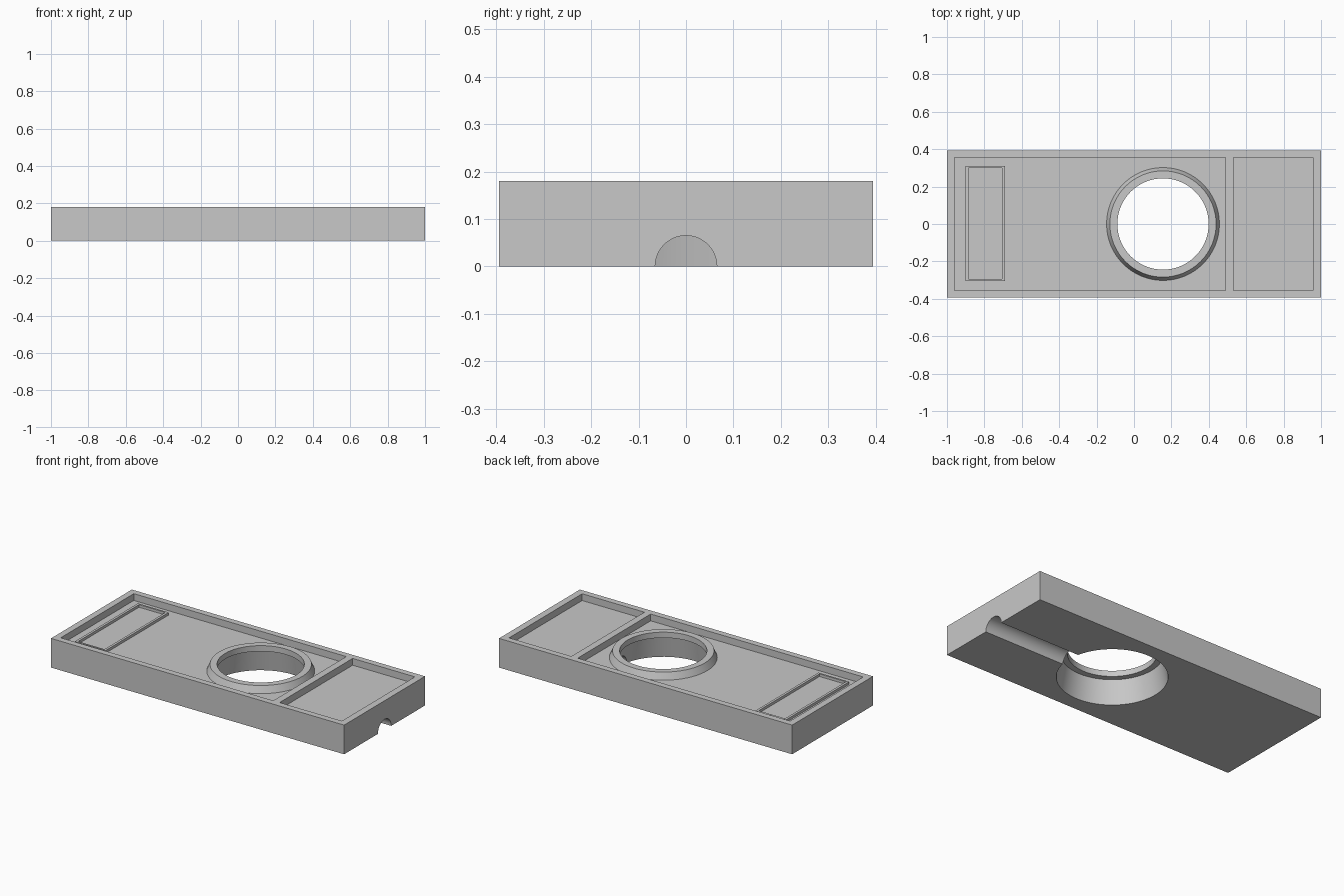
import bpy, bmesh, math
from mathutils import Matrix, Vector

cube = bpy.data.objects.get("Cube")
if cube:
    bpy.data.objects.remove(cube, do_unlink=True)

HEIGHT, FLOOR = 0.18, 0.138
HALF_Y = 0.394
RING_X = 0.155

grey = bpy.data.materials.new("plain grey")
grey.use_nodes = True
grey.diffuse_color = (0.58, 0.58, 0.58, 1)
grey.node_tree.nodes["Principled BSDF"].inputs["Base Color"].default_value = (0.58, 0.58, 0.58, 1)


def finish(name, bm):
    bmesh.ops.recalc_face_normals(bm, faces=bm.faces)
    mesh = bpy.data.meshes.new(name)
    bm.to_mesh(mesh)
    bm.free()
    mesh.materials.append(grey)
    ob = bpy.data.objects.new(name, mesh)
    bpy.context.collection.objects.link(ob)
    return ob


def box(name, x0, x1, y0, y1, z0, z1):
    bm = bmesh.new()
    bmesh.ops.create_cube(bm, size=1)
    bmesh.ops.scale(bm, vec=(x1 - x0, y1 - y0, z1 - z0), verts=bm.verts)
    bmesh.ops.translate(bm, vec=((x0 + x1) / 2, (y0 + y1) / 2, (z0 + z1) / 2), verts=bm.verts)
    return finish(name, bm)


def cone(name, r0, r1, z0, z1, matrix):
    bm = bmesh.new()
    bmesh.ops.create_cone(bm, cap_ends=True, segments=64, radius1=r0, radius2=r1, depth=z1 - z0,
                          matrix=matrix @ Matrix.Translation((0, 0, (z0 + z1) / 2)))
    return finish(name, bm)


def combine(target, other, operation):
    mod = target.modifiers.new(operation.lower(), "BOOLEAN")
    mod.operation, mod.object, mod.solver = operation, other, "EXACT"
    bpy.context.view_layer.objects.active = target
    bpy.ops.object.modifier_apply(modifier=mod.name)
    bpy.data.objects.remove(other, do_unlink=True)


# Tray block with two shallow pockets
body = box("tray_body", -1, 1, -HALF_Y, HALF_Y, 0, HEIGHT)
for x0, x1 in ((-0.96, 0.49), (0.533, 0.958)):
    combine(body, box("pocket", x0, x1, -0.356, 0.356, FLOOR, 0.3), "DIFFERENCE")

# Raised tapered collar, flared underside recess and through hole
at_ring = Matrix.Translation((RING_X, 0, 0))
combine(body, cone("collar", 0.302, 0.284, FLOOR - 0.0005, HEIGHT, at_ring), "UNION")
combine(body, cone("recess", 0.305, 0.28, -0.0005, 0.145, at_ring), "DIFFERENCE")
combine(body, cone("hole", 0.244, 0.244, -0.1, 0.3, at_ring), "DIFFERENCE")

# Half-round channel from the end wall to the recess
along_x = Matrix.Rotation(math.pi / 2, 4, Vector((0, 1, 0)))
combine(body, cone("channel", 0.065, 0.065, RING_X + 0.2, 1.1, along_x), "DIFFERENCE")

# Thin rectangular label frame
frame = box("label_frame", -0.90, -0.69, -0.305, 0.31, FLOOR - 0.004, FLOOR + 0.016)
combine(frame, box("frame_opening", -0.885, -0.705, -0.294, 0.299, 0, 0.3), "DIFFERENCE")

for ob in (body, frame):
    bpy.ops.object.select_all(action="DESELECT")
    ob.select_set(True)
    bpy.context.view_layer.objects.active = ob
    bpy.ops.object.shade_smooth_by_angle(angle=math.radians(20))
